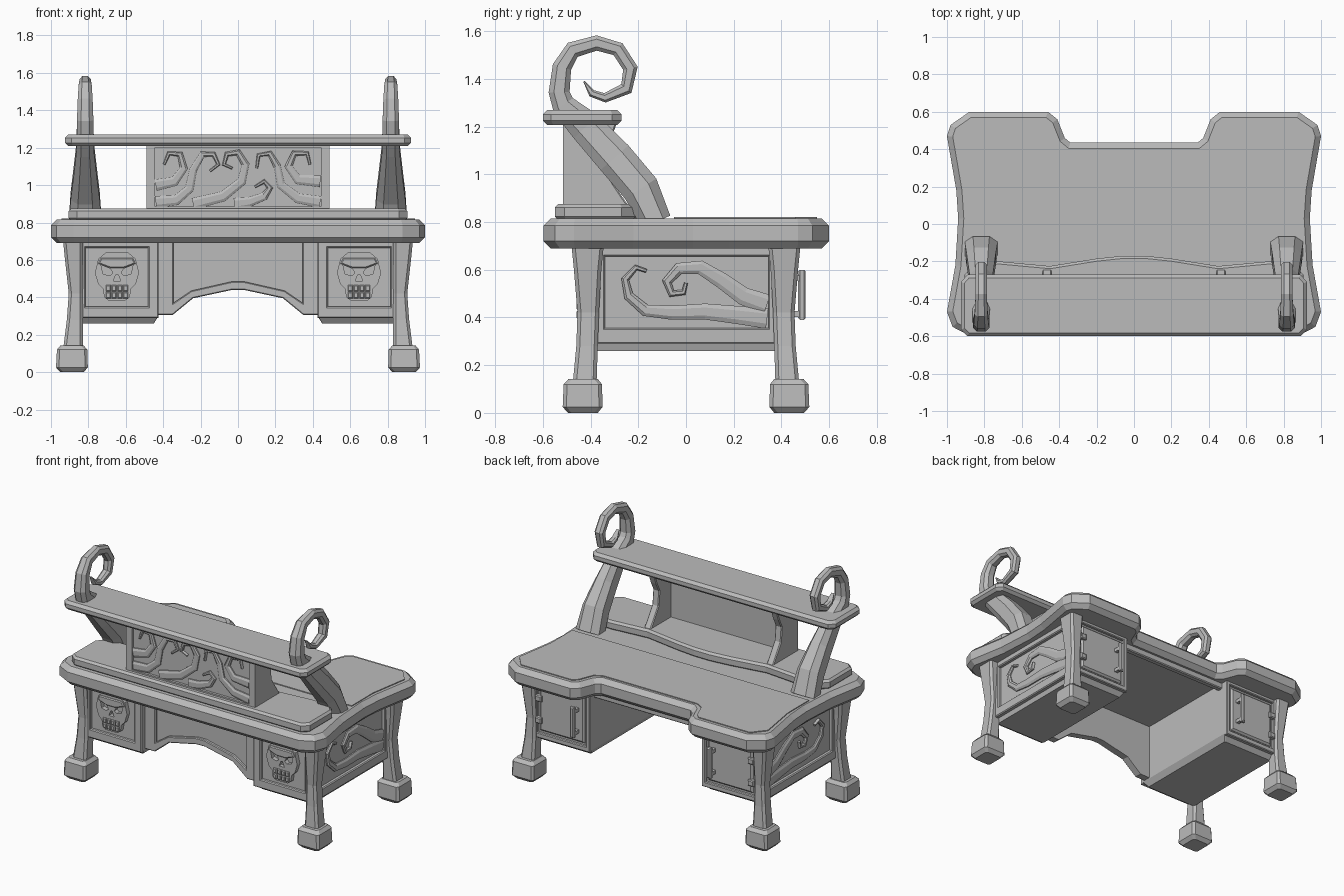
import bpy, bmesh
from mathutils import Vector

grey = bpy.data.materials.new("stone grey")
grey.diffuse_color = (0.5, 0.5, 0.5, 1)

# Maps profile coordinates (u, v, depth) to world, by the axis the depth runs along
MAP = {'x': lambda u, v, d: Vector((d, u, v)),
       'y': lambda u, v, d: Vector((u, d, v)),
       'z': lambda u, v, d: Vector((u, v, d))}


def finish(name, bm, axis='z', mirror=False):
    for v in bm.verts:
        v.co = MAP[axis](*v.co)
    bmesh.ops.recalc_face_normals(bm, faces=bm.faces)
    me = bpy.data.meshes.new(name)
    bm.to_mesh(me)
    bm.free()
    me.materials.append(grey)
    ob = bpy.data.objects.new(name, me)
    bpy.context.collection.objects.link(ob)
    if mirror:
        ob.modifiers.new("mirror", 'MIRROR')
    return ob


def plate(name, loops, axis, d0, d1, bevel=0, mirror=False):
    """Extruded outline; further loops are holes; cap edges chamfered."""
    bm = bmesh.new()
    for loop in loops:
        vs = [bm.verts.new((u, v, d0)) for u, v in loop]
        if len(loops) == 1:
            bm.faces.new(vs)
        else:
            for a, b in zip(vs, vs[1:] + vs[:1]):
                bm.edges.new((a, b))
    if len(loops) > 1:
        bmesh.ops.triangle_fill(bm, use_beauty=True, edges=bm.edges[:])
    r = bmesh.ops.extrude_face_region(bm, geom=bm.faces[:])
    for v in r['geom']:
        if isinstance(v, bmesh.types.BMVert):
            v.co.z = d1
    bmesh.ops.recalc_face_normals(bm, faces=bm.faces)
    if bevel:
        rim = [e for e in bm.edges if len(e.link_faces) == 2 and e.calc_face_angle() > 0.6
               and abs(e.verts[0].co.z - e.verts[1].co.z) < 1e-5]
        bmesh.ops.bevel(bm, geom=rim, offset=bevel, segments=1, affect='EDGES',
                        profile=0.5, clamp_overlap=True)
    return finish(name, bm, axis, mirror)


def skin(bm, rings):
    for a, b in zip(rings, rings[1:]):
        for i in range(len(a)):
            j = (i + 1) % len(a)
            bm.faces.new((a[i], a[j], b[j], b[i]))
    bm.faces.new(rings[0])
    bm.faces.new(rings[-1])


def loft(name, rects, c=0.015, mirror=True):
    """Stack of corner-cut rectangles (x0, x1, y0, y1, z)."""
    bm = bmesh.new()
    rings = []
    for x0, x1, y0, y1, z in rects:
        pts = [(x0 + c, y0), (x1 - c, y0), (x1, y0 + c), (x1, y1 - c),
               (x1 - c, y1), (x0 + c, y1), (x0, y1 - c), (x0, y0 + c)]
        rings.append([bm.verts.new((x, y, z)) for x, y in pts])
    skin(bm, rings)
    return finish(name, bm, 'z', mirror)


def sweep(name, paths, axis, depth, mirror=False):
    """Tapered eight-sided tendrils along (u, v, half width, half depth) points."""
    bm = bmesh.new()
    sec = [(1, .5), (.5, 1), (-.5, 1), (-1, .5), (-1, -.5), (-.5, -1), (.5, -1), (1, -.5)]
    for path in paths:
        rings = []
        for i, (u, v, w, h) in enumerate(path):
            a, b = path[max(i - 1, 0)], path[min(i + 1, len(path) - 1)]
            t = Vector((b[0] - a[0], b[1] - a[1])).normalized()
            rings.append([bm.verts.new((u - t.y * w * s, v + t.x * w * s, depth + h * k))
                          for s, k in sec])
        skin(bm, rings)
    return finish(name, bm, axis, mirror)


def rect(u0, u1, v0, v1):
    return [(u0, v0), (u1, v0), (u1, v1), (u0, v1)]


def both(half):
    """Completes a right-half outline with its left half."""
    return half + [(-x, y) for x, y in reversed(half)]


def taper(points, w0, w1, h):
    n = len(points) - 1
    return [(u, v, w0 + (w1 - w0) * i / n, h) for i, (u, v) in enumerate(points)]


# Desktop with waisted sides and seat notch
top = [(0.88, -0.597), (0.97, -0.55), (1.0, -0.47), (0.955, -0.22), (0.94, 0.03), (0.95, 0.18),
       (1.0, 0.47), (0.98, 0.53), (0.88, 0.60), (0.46, 0.60), (0.41, 0.56), (0.37, 0.46), (0.34, 0.435)]
plate("desktop", [both(top)], 'z', 0.69, 0.815, 0.03)
writing = [(0.9, -0.05), (0.9, 0.18), (0.945, 0.46), (0.87, 0.55), (0.48, 0.55),
           (0.45, 0.52), (0.41, 0.42), (0.36, 0.39)]
plate("writing_surface", [both(writing)], 'z', 0.81, 0.821)

# Raised ledge with a bowed inner edge
ledge = [(0.86, -0.55), (0.905, -0.51), (0.905, -0.27), (0.85, -0.21), (0.72, -0.2),
         (0.45, -0.225), (0.2, -0.185), (0.06, -0.17)]
plate("hutch_ledge", [both(ledge)], 'z', 0.81, 0.875, 0.014)

# Upper shelf
shelf = [(0.89, -0.6), (0.925, -0.565), (0.925, -0.31), (0.89, -0.27)]
plate("hutch_shelf", [both(shelf)], 'z', 1.208, 1.27, 0.018)

# Carved hutch panel, its frame and brackets
plate("hutch_panel", [rect(-0.46, 0.46, 0.87, 1.215)], 'y', -0.498, -0.465)
plate("hutch_panel_frame", [rect(-0.49, 0.49, 0.86, 1.215), rect(-0.445, 0.445, 0.885, 1.2)],
      'y', -0.515, -0.47)
plate("hutch_bracket", [[(-0.48, 0.86), (-0.235, 0.86), (-0.27, 0.91), (-0.33, 1.0), (-0.34, 1.1),
                         (-0.31, 1.16), (-0.29, 1.215), (-0.48, 1.215)]], 'x', 0.44, 0.49, 0.006, True)
curls = [
    [(-0.44, 0.91), (-0.33, 0.92), (-0.26, 0.98), (-0.24, 1.08), (-0.19, 1.165), (-0.13, 1.165),
     (-0.105, 1.11), (-0.15, 1.075)],
    [(-0.44, 1.0), (-0.34, 1.02), (-0.29, 1.09), (-0.31, 1.165), (-0.37, 1.17), (-0.395, 1.11)],
    [(-0.24, 0.9), (-0.08, 0.94), (0.02, 1.02), (0.04, 1.11), (0.0, 1.175), (-0.06, 1.165),
     (-0.075, 1.11), (-0.03, 1.09)],
    [(-0.02, 0.9), (0.06, 0.91), (0.14, 0.94), (0.17, 0.985), (0.14, 1.02), (0.09, 0.99)],
    [(0.44, 0.91), (0.32, 0.93), (0.23, 1.0), (0.21, 1.1), (0.17, 1.17), (0.11, 1.16), (0.1, 1.09)],
    [(0.44, 1.02), (0.32, 1.03), (0.27, 1.1), (0.3, 1.17), (0.37, 1.17), (0.385, 1.11)]]
sweep("hutch_carving", [taper(c, 0.032, 0.007, 0.013) for c in curls], 'y', -0.5)

# Horn posts that curl above the shelf
horn = [(-0.125, 0.80, 0.065, 0.088), (-0.19, 0.94, 0.078, 0.078), (-0.30, 1.07, 0.078, 0.062),
        (-0.42, 1.20, 0.07, 0.047), (-0.515, 1.29, 0.05, 0.045), (-0.532, 1.345, 0.044, 0.044),
        (-0.52, 1.45, 0.04, 0.04), (-0.475, 1.522, 0.036, 0.035), (-0.375, 1.551, 0.032, 0.03),
        (-0.285, 1.525, 0.031, 0.03), (-0.233, 1.445, 0.031, 0.03), (-0.25, 1.36, 0.028, 0.028),
        (-0.34, 1.321, 0.02, 0.024), (-0.395, 1.34, 0.016, 0.02), (-0.428, 1.39, 0.003, 0.01)]
sweep("horn_post", [horn], 'x', 0.817, True)

# Legs and block feet
for side, s in (("front", -1), ("back", 1)):
    def yy(a, b):
        return sorted((s * a, s * b))
    loft(side + "_leg", [(0.83, 0.935, *yy(0.375, 0.475), 0.12), (0.83, 0.915, *yy(0.37, 0.46), 0.28),
                         (0.83, 0.905, *yy(0.365, 0.455), 0.42), (0.83, 0.925, *yy(0.355, 0.47), 0.6),
                         (0.83, 0.935, *yy(0.345, 0.48), 0.70)])
    loft(side + "_foot", [(0.825, 0.95, *yy(0.37, 0.495), 0), (0.803, 0.973, *yy(0.35, 0.517), 0.025),
                          (0.805, 0.968, *yy(0.352, 0.513), 0.12), (0.825, 0.95, *yy(0.37, 0.493), 0.142)])

# Pedestal cabinets with framed faces
loft("pedestal", [(0.45, 0.84, -0.39, 0.39, 0.26), (0.425, 0.853, -0.42, 0.42, 0.3),
                  (0.425, 0.853, -0.42, 0.42, 0.70)], 0.005)
plate("pedestal_front_frame", [rect(0.425, 0.86, 0.29, 0.70), rect(0.48, 0.815, 0.35, 0.665)],
      'y', -0.442, -0.41, 0.006, True)
plate("pedestal_side_frame", [rect(-0.38, 0.38, 0.29, 0.70), rect(-0.34, 0.345, 0.355, 0.655)],
      'x', 0.84, 0.877, 0.006, True)
waves = [[(0.34, 0.395), (0.22, 0.41), (0.08, 0.425), (-0.06, 0.42), (-0.17, 0.43), (-0.24, 0.49),
          (-0.255, 0.56), (-0.21, 0.61), (-0.165, 0.595)],
         [(0.34, 0.455), (0.24, 0.49), (0.15, 0.555), (0.06, 0.61), (-0.03, 0.605), (-0.08, 0.55),
          (-0.06, 0.5), (-0.01, 0.505), (0.0, 0.545)]]
sweep("pedestal_side_carving", [taper(w, 0.042, 0.008, 0.016) for w in waves], 'x', 0.853, True)

# Skull carving with cut eye and nose sockets, and teeth
cx = 0.647
skull = [(0.06, 0.64), (0.1, 0.605), (0.118, 0.53), (0.1, 0.47), (0.075, 0.445), (0.068, 0.4), (0.045, 0.383)]
eye = [(0.022, 0.53), (0.04, 0.515), (0.075, 0.525), (0.085, 0.572), (0.035, 0.552)]
nose = [(0.006, 0.522), (0.02, 0.487)]
loops = [both(skull), eye, [(-x, z) for x, z in eye], both(nose)]
plate("skull_carving", [[(cx + x, z) for x, z in lp] for lp in loops], 'y', -0.45, -0.41, 0, True)
plate("skull_brow", [[(cx + x, z) for x, z in both([(0.085, 0.61), (0.1, 0.58), (0.035, 0.556)])]],
      'y', -0.46, -0.44, 0.006, True)
for i in range(4):
    x = cx - 0.06 + i * 0.031
    for row, (z0, z1) in (("upper", (0.432, 0.465)), ("lower", (0.395, 0.428))):
        plate(f"skull_{row}_tooth", [rect(x, x + 0.027, z0, z1)], 'y', -0.46, -0.44, 0.005, True)

# Cabinet doors on the seat side, with handle and hinges
plate("door_frame", [rect(0.425, 0.86, 0.29, 0.70), rect(0.455, 0.825, 0.325, 0.67)], 'y', 0.41, 0.44, 0.005, True)
plate("door", [rect(0.47, 0.81, 0.34, 0.655)], 'y', 0.41, 0.437, 0.012, True)
plate("door_handle", [rect(0.505, 0.535, 0.39, 0.6)], 'y', 0.47, 0.502, 0.008, True)
for z in (0.415, 0.565):
    plate("handle_mount", [rect(0.508, 0.532, z - 0.012, z + 0.012)], 'y', 0.42, 0.48, 0, True)
    plate("door_hinge", [rect(0.785, 0.83, z - 0.02, z + 0.02)], 'y', 0.42, 0.455, 0.006, True)

# Arched modesty panel with raised trim, and a rail under the notch
arch = [(0.43, 0.70), (0.43, 0.305), (0.35, 0.305), (0.24, 0.395), (0.03, 0.44)]
plate("modesty_panel", [both(arch)], 'y', -0.385, -0.35)
inner = [(0.03, 0.485), (0.25, 0.435), (0.345, 0.37), (0.345, 0.70)]
trim = both(arch) + [(-x, z) for x, z in reversed(inner)] + inner
plate("modesty_trim", [trim], 'y', -0.405, -0.375, 0.005)
plate("notch_rail", [rect(-0.43, 0.43, 0.65, 0.70)], 'y', 0.35, 0.39, 0.006)
